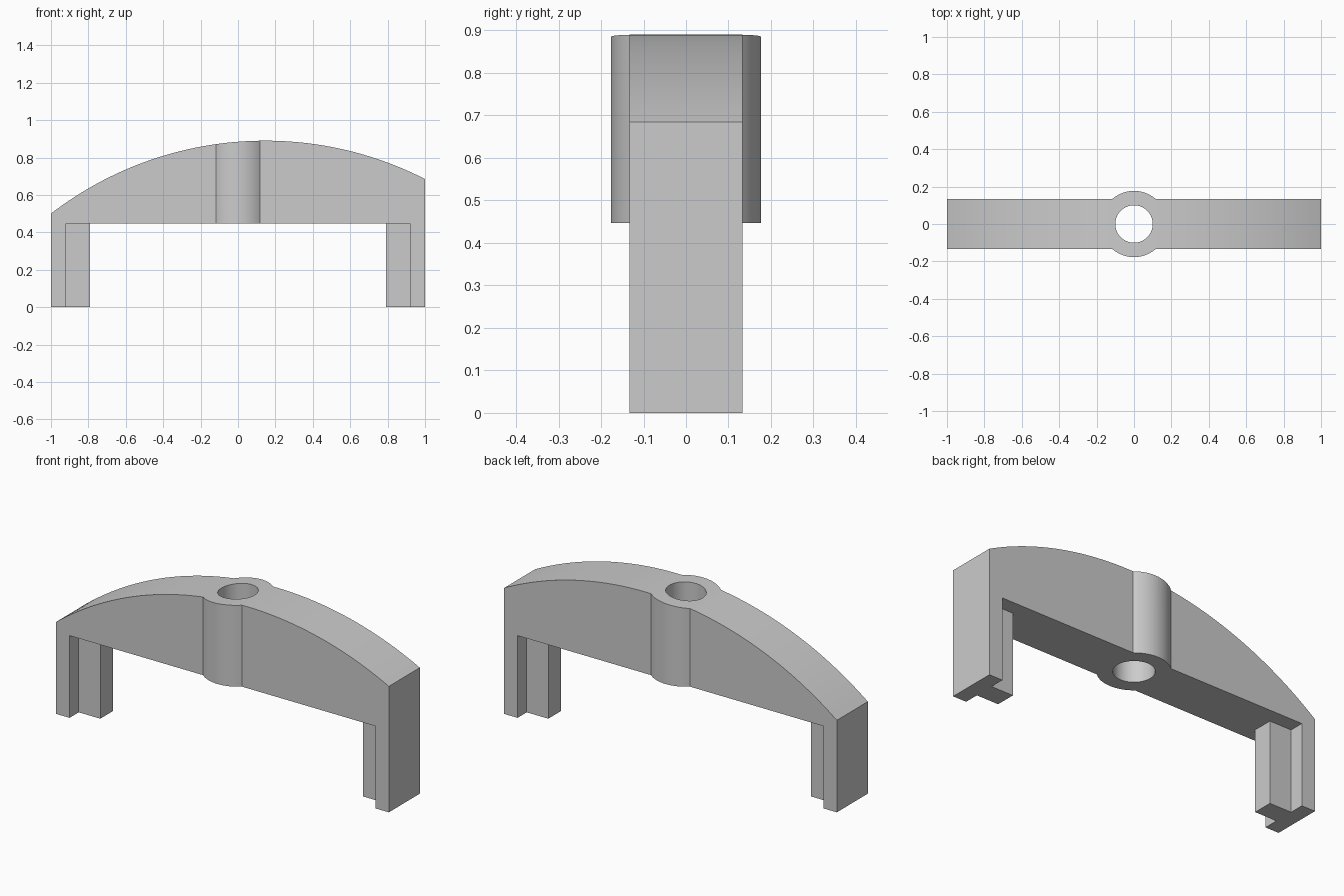
import bpy
import bmesh
from math import sin, cos, asin, pi, radians, sqrt
from mathutils import Vector

if "Cube" in bpy.data.objects:
    bpy.data.objects.remove(bpy.data.objects["Cube"], do_unlink=True)

HALF_WIDTH = 0.133      # half depth of the bar
BOSS_R, HOLE_R = 0.177, 0.1
UNDERSIDE = 0.447
FLANGE, WEB_END, WEB_HALF = 0.92, 0.79, 0.054
ARC_X, ARC_Z, ARC_R = 0.146, -0.99, 1.88

grey = bpy.data.materials.new("plain grey")
grey.use_nodes = True
colour = (0.6, 0.6, 0.6, 1)
grey.diffuse_color = colour
grey.node_tree.nodes["Principled BSDF"].inputs["Base Color"].default_value = colour


def prism(name, outline, offset):
    """Extrude a closed outline of 3D points along an offset."""
    bm = bmesh.new()
    face = bm.faces.new([bm.verts.new(p) for p in outline])
    out = bmesh.ops.extrude_face_region(bm, geom=[face])
    moved = [v for v in out["geom"] if isinstance(v, bmesh.types.BMVert)]
    bmesh.ops.translate(bm, verts=moved, vec=Vector(offset))
    bmesh.ops.recalc_face_normals(bm, faces=bm.faces)
    mesh = bpy.data.meshes.new(name)
    bm.to_mesh(mesh)
    bm.free()
    mesh.materials.append(grey)
    obj = bpy.data.objects.new(name, mesh)
    bpy.context.collection.objects.link(obj)
    return obj


def select(obj):
    bpy.ops.object.select_all(action="DESELECT")
    obj.select_set(True)
    bpy.context.view_layer.objects.active = obj


def cut(target, cutter, operation):
    mod = target.modifiers.new(operation, "BOOLEAN")
    mod.operation, mod.object, mod.solver = operation, cutter, "EXACT"
    select(target)
    bpy.ops.object.modifier_apply(modifier=mod.name)
    bpy.data.objects.remove(cutter, do_unlink=True)


# Front profile: curved top, straight underside, thin end flanges
side = [(-1, 0), (-FLANGE, 0), (-FLANGE, UNDERSIDE),
        (FLANGE, UNDERSIDE), (FLANGE, 0), (1, 0)]
for i in range(65):
    x = 1 - 2 * i / 64
    side.append((x, ARC_Z + sqrt(ARC_R ** 2 - (x - ARC_X) ** 2)))
bridge = prism("arched_bridge", [(x, -0.3, z) for x, z in side], (0, 0.6, 0))

# Plan outline: bar with a round boss swelling out at the middle
start = asin(HALF_WIDTH / BOSS_R)
swell = [start + (pi - 2 * start) * i / 20 for i in range(21)]
back = [(1.1, HALF_WIDTH)]
back += [(BOSS_R * cos(a), BOSS_R * sin(a)) for a in swell]
back += [(-1.1, HALF_WIDTH)]
plan = back + [(-x, -y) for x, y in back]
cut(bridge, prism("plan_cutter", [(x, y, -0.2) for x, y in plan], (0, 0, 1.4)), "INTERSECT")

# Vertical hole through the boss
ring = [(HOLE_R * cos(2 * pi * i / 64), HOLE_R * sin(2 * pi * i / 64), -0.2)
        for i in range(64)]
cut(bridge, prism("hole_cutter", ring, (0, 0, 1.4)), "DIFFERENCE")
select(bridge)
bpy.ops.object.shade_smooth_by_angle(angle=radians(25))

# Stiffening web behind each end flange, making a T-shaped leg
for s, name in ((1, "left_leg_web"), (-1, "right_leg_web")):
    corners = [(s * x, y, 0) for x, y in (
        (WEB_END, -WEB_HALF), (FLANGE, -WEB_HALF),
        (FLANGE, WEB_HALF), (WEB_END, WEB_HALF))]
    prism(name, corners, (0, 0, UNDERSIDE))
